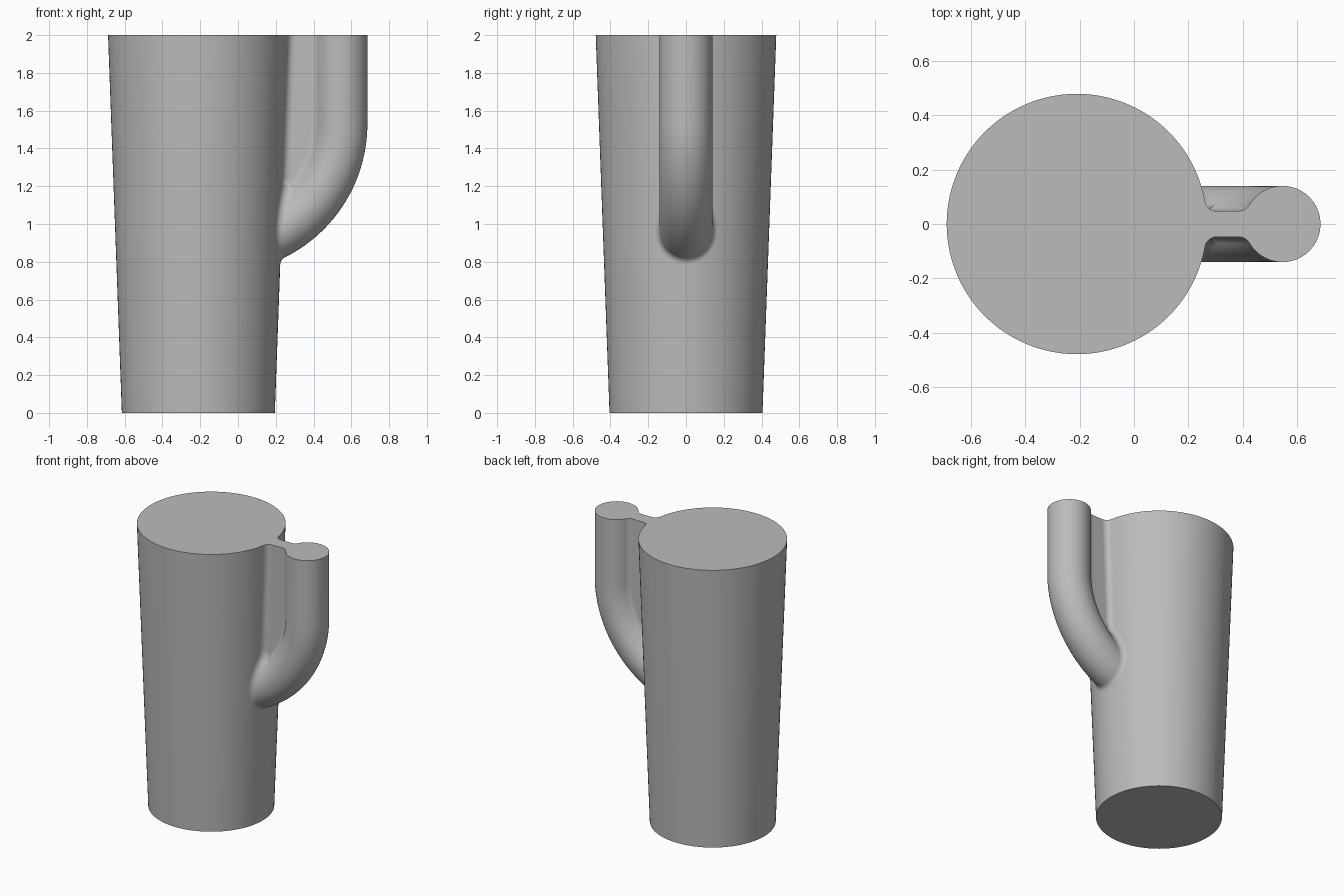
import bpy, bmesh
from math import sin, cos, pi, hypot, sqrt, atan2, radians
from mathutils import Vector

cube = bpy.data.objects.get("Cube")
if cube:
    bpy.data.objects.remove(cube, do_unlink=True)

TOP = 2.0
AXIS_X, R_BOTTOM, R_TOP = -0.21, 0.405, 0.478   # tapered body
TUBE_X, TUBE_R = 0.545, 0.14                    # handle tube
BEND_Z, BEND_R = 1.53, 0.65                     # handle bend
BEND_X = TUBE_X - BEND_R
WEB, FILLET, BLEND = 0.048, 0.045, 0.042        # web half thickness, blend radii
FV = WEB + FILLET                               # fillet centre in the handle section
FU = sqrt((TUBE_R + FILLET) ** 2 - FV ** 2)

grey = bpy.data.materials.new("plain grey")
grey.use_nodes = True
colour = (0.5, 0.5, 0.5, 1)
grey.diffuse_color = colour
grey.node_tree.nodes["Principled BSDF"].inputs["Base Color"].default_value = colour


def add_object(name, bm):
    mesh = bpy.data.meshes.new(name)
    bm.to_mesh(mesh)
    bm.free()
    mesh.materials.append(grey)
    obj = bpy.data.objects.new(name, mesh)
    bpy.context.collection.objects.link(obj)
    bpy.ops.object.select_all(action='DESELECT')
    obj.select_set(True)
    bpy.context.view_layer.objects.active = obj
    bpy.ops.object.shade_smooth_by_angle(angle=radians(35))
    return obj


def loft(bm, sections, closed):
    rings = [[bm.verts.new(p) for p in s] for s in sections]
    n = len(rings[0])
    for a, b in zip(rings, rings[1:]):
        for i in range(n if closed else n - 1):
            j = (i + 1) % n
            bm.faces.new((a[i], a[j], b[j], b[i]))
    return rings


# Body: solid tapered cylinder
bm = bmesh.new()
bmesh.ops.create_cone(bm, cap_ends=True, segments=160, radius1=R_BOTTOM,
                      radius2=R_TOP, depth=TOP)
bmesh.ops.translate(bm, verts=bm.verts, vec=(AXIS_X, 0, TOP / 2))
add_object("body", bm)

# Handle: keyhole section (tube, fillet, web) swept down and into the body
contact = atan2(FV, -FU)
half = [(TUBE_R * cos(contact * i / 24), TUBE_R * sin(contact * i / 24)) for i in range(25)]
start = contact - pi
for i in range(1, 9):
    a = start + (-pi / 2 - start) * i / 8
    half.append((-FU + FILLET * cos(a), FV + FILLET * sin(a)))
half.append((-0.4, WEB))
section = half + [(u, -v) for u, v in reversed(half[1:])]

sweep = [[(TUBE_X + u, v, TOP) for u, v in section]]
for i in range(41):
    a = radians(72) * i / 40
    sweep.append([(BEND_X + (BEND_R + u) * cos(a), v, BEND_Z - (BEND_R + u) * sin(a))
                  for u, v in section])
bm = bmesh.new()
rings = loft(bm, sweep, True)
bm.faces.new(rings[0])
bm.faces.new(rings[-1])
bmesh.ops.recalc_face_normals(bm, faces=bm.faces)
add_object("handle", bm)


# Blend: rolling-ball fillet where the handle meets the body
def handle_distance(p):
    if p.z > BEND_Z:
        u = p.x - TUBE_X
    else:
        u = hypot(p.x - BEND_X, p.z - BEND_Z) - BEND_R
    v = abs(p.y)
    if u <= -FU:
        return v - WEB
    if v * FU < -u * FV:
        return FILLET - hypot(u + FU, v - FV)
    return hypot(u, v) - TUBE_R


def handle_normal(p):
    e = 0.0005
    steps = [Vector((e, 0, 0)), Vector((0, e, 0)), Vector((0, 0, e))]
    return Vector([handle_distance(p + s) - handle_distance(p - s) for s in steps]).normalized()


def ball_centre(along, z):
    r = R_BOTTOM + (R_TOP - R_BOTTOM) * z / TOP + BLEND
    return Vector((AXIS_X + r * cos(along / r), r * sin(along / r), z))


def blend_arc(z, angle):
    lo, hi = 0.0, 0.6
    for _ in range(40):
        mid = (lo + hi) / 2
        c = ball_centre(mid * cos(angle), z - mid * sin(angle))
        if handle_distance(c) < BLEND:
            lo = mid
        else:
            hi = mid
    slope = (R_TOP - R_BOTTOM) / TOP
    to_body = -Vector((c.x - AXIS_X, c.y, -slope * hypot(c.x - AXIS_X, c.y))).normalized()
    to_handle = -handle_normal(c)
    if c.y < 1e-4:
        to_body.y = to_handle.y = c.y = 0
    arc = [c + BLEND * to_body.slerp(to_handle, i / 8) for i in range(9)]
    for p in arc:
        p.z = min(p.z, TOP)
    return arc


MID_Z = 1.1
arcs = [blend_arc(TOP + (MID_Z - TOP) * i / 50, 0) for i in range(50)]
arcs += [blend_arc(MID_Z, pi / 2 * i / 50) for i in range(51)]
arcs += [[Vector((p.x, -p.y, p.z)) for p in s] for s in reversed(arcs[:-1])]
bm = bmesh.new()
rings = loft(bm, arcs, False)
for ring, side in ((rings[0], 1), (rings[-1], -1)):
    corner = bm.verts.new((0.24, side * 0.03, TOP))
    cap = bm.faces.new(ring + [corner])
    cap.normal_update()
bmesh.ops.recalc_face_normals(bm, faces=bm.faces)
# Point the blend outwards
bm.normal_update()
probe = max(bm.faces, key=lambda f: f.calc_center_median().y)
if probe.normal.y < 0:
    bmesh.ops.reverse_faces(bm, faces=bm.faces)
add_object("handle_blend", bm)
